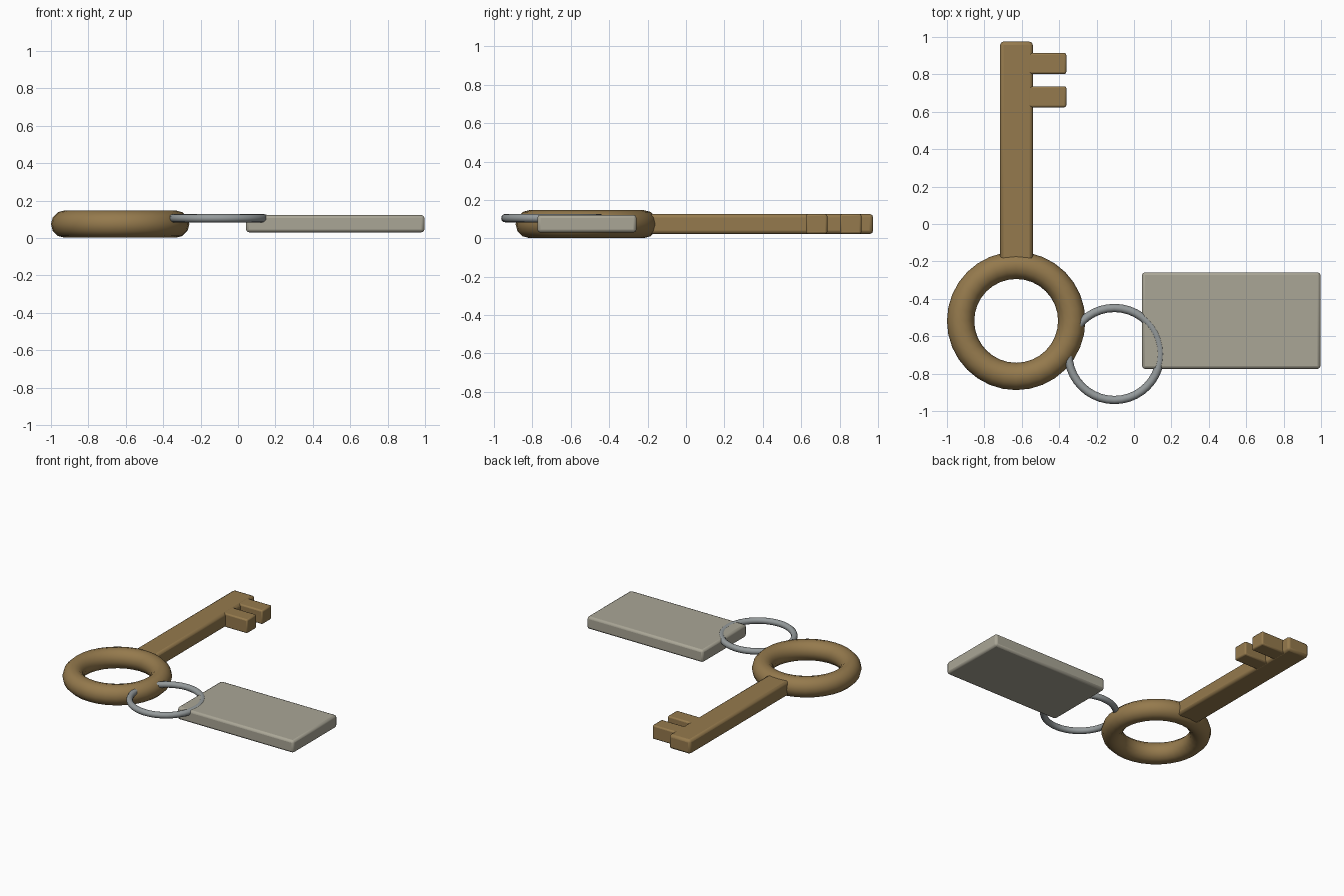
import bpy, math

if "Cube" in bpy.data.objects:
    bpy.data.objects.remove(bpy.data.objects["Cube"])


def material(name, rgb):
    m = bpy.data.materials.new(name)
    m.diffuse_color = (*rgb, 1)
    m.use_nodes = True
    m.node_tree.nodes["Principled BSDF"].inputs["Base Color"].default_value = m.diffuse_color
    return m


brass = material("aged brass", (0.30, 0.194, 0.074))
steel = material("grey steel", (0.30, 0.325, 0.33))
ivory = material("dull ivory", (0.40, 0.38, 0.305))


def finish(name, mat):
    ob = bpy.context.object
    ob.name = name
    ob.data.materials.append(mat)
    bpy.ops.object.shade_smooth_by_angle(angle=math.radians(40))
    return ob


def ring(name, centre, major, minor, sides, mat):
    bpy.ops.mesh.primitive_torus_add(location=centre, major_radius=major, minor_radius=minor,
                                     major_segments=sides, minor_segments=12)
    return finish(name, mat)


def block(name, x, y, z, bevel, mat):
    spans = (x, y, z)
    bpy.ops.mesh.primitive_cube_add(size=1, location=[(a + b) / 2 for a, b in spans])
    bpy.context.object.scale = [b - a for a, b in spans]
    bpy.ops.object.transform_apply(location=False, rotation=False, scale=True)
    ob = finish(name, mat)
    mod = ob.modifiers.new("rounded edges", 'BEVEL')
    mod.width = bevel
    mod.segments = 2
    return ob


# key: round bow, flat shaft and two teeth
ring("key_bow", (-0.63, -0.518, 0.074), 0.297, 0.073, 32, brass)
block("key_shaft", (-0.716, -0.541), (-0.2, 0.975), (0.022, 0.127), 0.018, brass)
for i, y in enumerate((0.68, 0.858)):
    block(f"key_tooth_{i + 1}", (-0.58, -0.362), (y - 0.056, y + 0.056), (0.023, 0.126), 0.01, brass)

# split ring linking the key and the tag
ring("split_ring", (-0.105, -0.695, 0.105), 0.246, 0.022, 40, steel)

# blank tag
block("tag", (0.043, 0.997), (-0.775, -0.258), (0.03, 0.122), 0.016, ivory)
